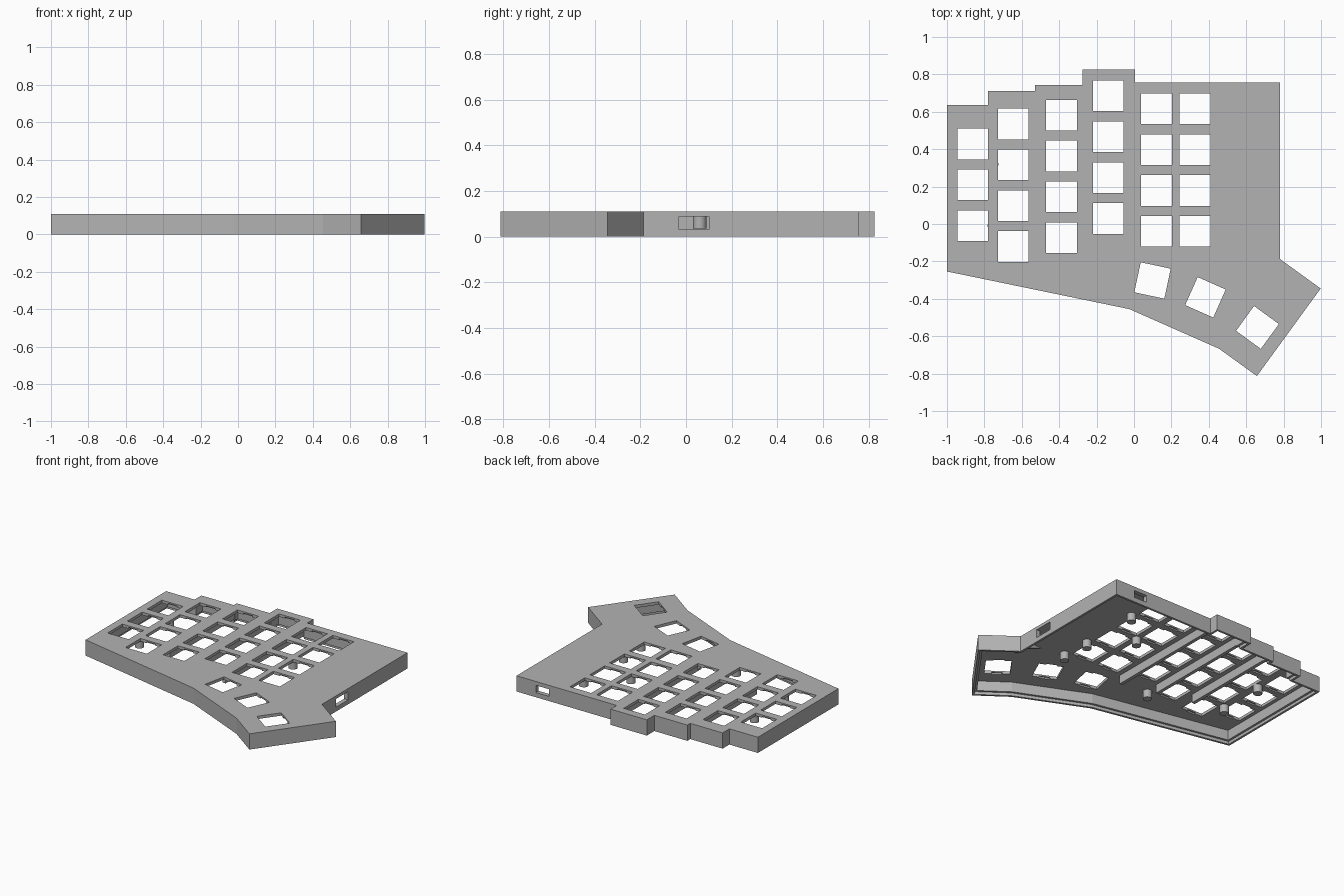
import bpy, bmesh, math
from mathutils import Vector, Matrix

cube = bpy.data.objects.get("Cube")
if cube:
    bpy.data.objects.remove(cube, do_unlink=True)

HEIGHT, PLATE_Z = 0.11, 0.09
HOLE, PITCH = 0.164, 0.2185

grey = bpy.data.materials.new("warm_free_grey")
grey.name = "plain_grey"
grey.use_nodes = True
COLOR = (0.45, 0.45, 0.45, 1)
grey.diffuse_color = COLOR
grey.node_tree.nodes["Principled BSDF"].inputs["Base Color"].default_value = COLOR


def finish(bm, name):
    bmesh.ops.recalc_face_normals(bm, faces=bm.faces)
    mesh = bpy.data.meshes.new(name)
    bm.to_mesh(mesh)
    bm.free()
    mesh.materials.append(grey)
    ob = bpy.data.objects.new(name, mesh)
    bpy.context.scene.collection.objects.link(ob)
    return ob


def add_box(bm, center, size, angle=0):
    m = Matrix.Translation(center) @ Matrix.Rotation(angle, 4, 'Z') @ Matrix.Diagonal((*size, 1))
    bmesh.ops.create_cube(bm, size=1, matrix=m)


def prism(points, z0, z1, name):
    bm = bmesh.new()
    face = bm.faces.new([bm.verts.new((p[0], p[1], z0)) for p in points])
    out = bmesh.ops.extrude_face_region(bm, geom=[face])
    moved = [v for v in out["geom"] if isinstance(v, bmesh.types.BMVert)]
    bmesh.ops.translate(bm, verts=moved, vec=(0, 0, z1 - z0))
    return finish(bm, name)


def inset(points, d):
    # Mitred inward offset of a clockwise outline
    pts = [Vector(p) for p in points]
    result = []
    for i, p in enumerate(pts):
        a = (p - pts[i - 1]).normalized()
        b = (pts[(i + 1) % len(pts)] - p).normalized()
        na, nb = Vector((a.y, -a.x)), Vector((b.y, -b.x))
        result.append(p + (na + nb) * d / (1 + na.dot(nb)))
    return result


def cut(target, cutter):
    cutter.hide_render = True
    mod = target.modifiers.new("cut", 'BOOLEAN')
    mod.object, mod.operation, mod.solver = cutter, 'DIFFERENCE', 'EXACT'
    bpy.context.view_layer.objects.active = target
    bpy.ops.object.modifier_apply(modifier=mod.name)
    bpy.data.objects.remove(cutter, do_unlink=True)


# Stepped outline with angled thumb area, clockwise from back right
outline = [(-1, 0.635), (-0.78, 0.635), (-0.78, 0.71), (-0.53, 0.71), (-0.53, 0.742),
           (-0.275, 0.742), (-0.275, 0.825), (0.005, 0.825), (0.005, 0.757), (0.78, 0.757),
           (0.78, -0.187), (0.998, -0.345), (0.657, -0.813), (0.455, -0.667),
           (-0.025, -0.455), (-0.97, -0.26), (-1, -0.255)]

# Hollow case with a ledge around the open bottom
case = prism(outline, 0, HEIGHT, "case_shell")
cut(case, prism(inset(outline, 0.03), -0.05, PLATE_Z, "cavity_cutter"))
cut(case, prism(inset(outline, 0.015), -0.05, 0.02, "ledge_cutter"))

# Switch openings: column x, top row y, row count
columns = [(-0.863, 0.428, 3), (-0.645, 0.535, 4), (-0.388, 0.582, 4),
           (-0.137, 0.685, 4), (0.12, 0.616, 4), (0.326, 0.616, 4)]
keys = [(x, y - PITCH * r, 0) for x, y, n in columns for r in range(n)]
keys += [(0.099, -0.302, -12), (0.382, -0.392, -24), (0.66, -0.553, -36)]
holes, notches = bmesh.new(), bmesh.new()
for x, y, deg in keys:
    angle = math.radians(deg)
    add_box(holes, (x, y, 0.1), (HOLE, HOLE, 0.1), angle)
    add_box(notches, (x, y, 0.09), (0.07, HOLE + 0.02, 0.02), angle)
cut(case, finish(holes, "switch_cutter"))
cut(case, finish(notches, "clip_cutter"))

# Connector openings in the side and back walls
ports = bmesh.new()
add_box(ports, (0.77, 0.035, 0.0595), (0.1, 0.13, 0.057))
add_box(ports, (0.58, 0.75, 0.058), (0.1, 0.1, 0.05))
cut(case, finish(ports, "port_cutter"))

# Stiffening ribs between the columns
ribs = bmesh.new()
for x, y0, y1 in [(-0.01, -0.14, 0.8), (-0.262, -0.08, 0.73), (-0.515, -0.03, 0.72)]:
    add_box(ribs, (x, (y0 + y1) / 2, 0.0605), (0.024, y1 - y0, 0.061))
finish(ribs, "stiffening_ribs")

# Screw posts under the plate
posts = bmesh.new()
for x, y in [(0.45, -0.147), (0.44, 0.06), (0.44, 0.5), (0.223, 0.289),
             (-0.262, -0.18), (-0.754, -0.01), (-0.754, 0.32)]:
    bmesh.ops.create_cone(posts, cap_ends=True, segments=32, radius1=0.029, radius2=0.029,
                          depth=0.056, matrix=Matrix.Translation((x, y, 0.063)))
screw_posts = finish(posts, "screw_posts")
bpy.ops.object.select_all(action='DESELECT')
screw_posts.select_set(True)
bpy.context.view_layer.objects.active = screw_posts
bpy.ops.object.shade_smooth_by_angle(angle=math.radians(40))

# Triangular braces hanging from the plate
braces = bmesh.new()
for start, end in [((0.765, -0.19), (0.6, -0.2)), ((0.765, -0.2), (0.68, -0.35)),
                   ((-0.01, -0.1), (-0.08, -0.1))]:
    a, b = Vector(start), Vector(end)
    side = (b - a).orthogonal().normalized() * 0.007
    tri = []
    for s in (-1, 1):
        p, q = a + side * s, b + side * s
        tri.append([braces.verts.new((*p, 0.03)), braces.verts.new((*p, 0.091)),
                    braces.verts.new((*q, 0.091))])
    for t in tri:
        braces.faces.new(t)
    for i in range(3):
        j = (i + 1) % 3
        braces.faces.new((tri[0][i], tri[0][j], tri[1][j], tri[1][i]))
finish(braces, "corner_braces")
